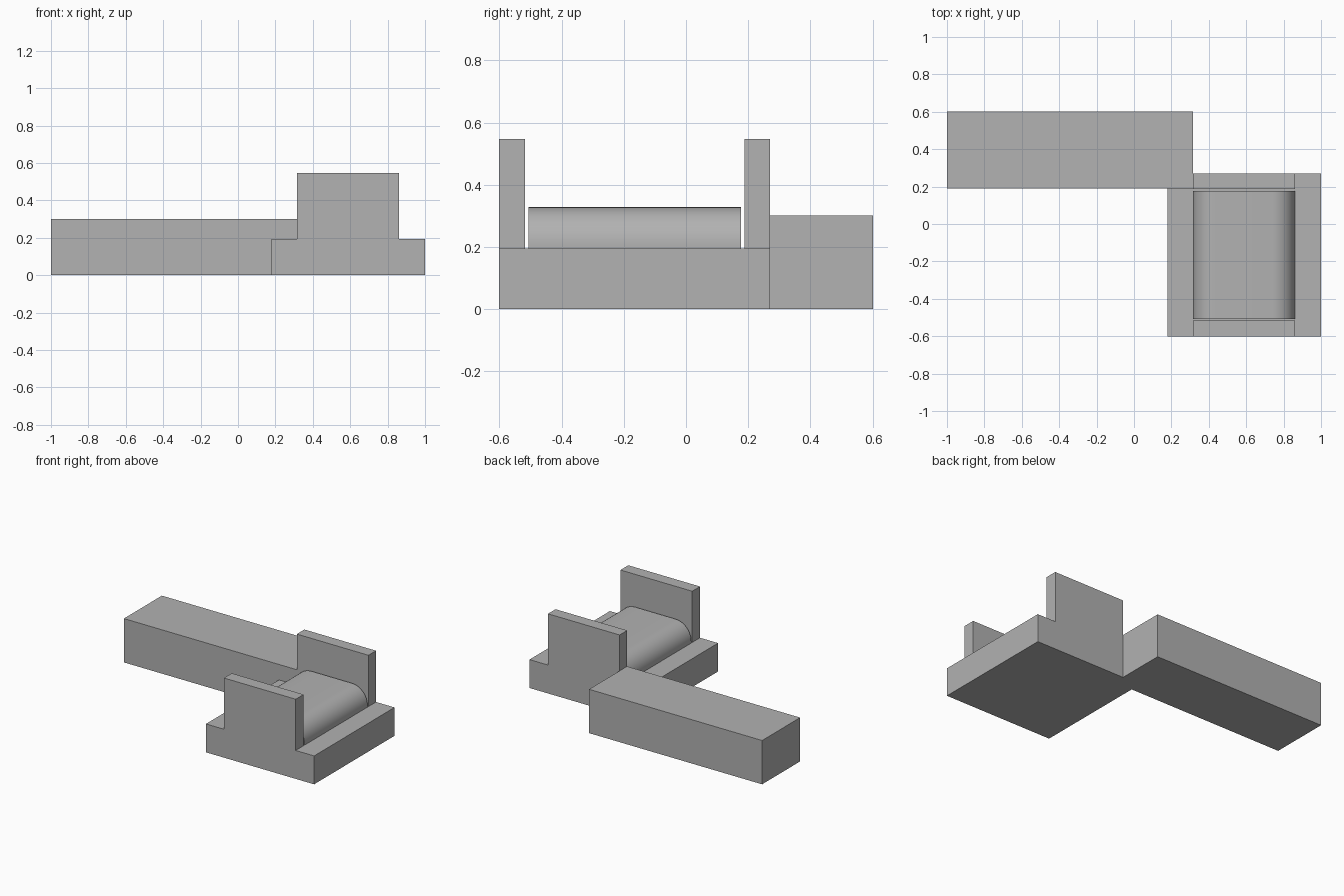
import bpy, bmesh, math
from mathutils import Vector

cube = bpy.data.objects.get("Cube")
if cube:
    bpy.data.objects.remove(cube, do_unlink=True)

grey = bpy.data.materials.new("plain grey")
grey.use_nodes = True
colour = (0.445, 0.445, 0.445, 1)
grey.diffuse_color = colour
grey.node_tree.nodes["Principled BSDF"].inputs["Base Color"].default_value = colour


def add_box(bm, low, high):
    """Axis-aligned box between two corners."""
    low, high = Vector(low), Vector(high)
    verts = bmesh.ops.create_cube(bm, size=1)["verts"]
    for v in verts:
        v.co = (low + high) / 2 + v.co * (high - low)


def finish(name, bm):
    bmesh.ops.recalc_face_normals(bm, faces=bm.faces)
    mesh = bpy.data.meshes.new(name)
    bm.to_mesh(mesh)
    bm.free()
    mesh.materials.append(grey)
    obj = bpy.data.objects.new(name, mesh)
    bpy.context.collection.objects.link(obj)
    return obj


left, right = 0.315, 0.86        # width shared by upright panels and cushion
front, back = -0.517, 0.188      # inner faces of the upright panels
deck = 0.195                     # top of the platform

# Platform with two upright panels raised from its front and back strips
bm = bmesh.new()
add_box(bm, (0.178, -0.602, 0), (1, 0.27, deck))
for axis, cuts in (((1, 0, 0), (left, right)), ((0, 1, 0), (front, back))):
    for cut in cuts:
        bmesh.ops.bisect_plane(bm, geom=bm.verts[:] + bm.edges[:] + bm.faces[:],
                               plane_co=Vector(axis) * cut, plane_no=axis)
strips = []
for face in bm.faces:
    c = face.calc_center_median()
    if c.z > deck - 0.001 and left < c.x < right and not front < c.y < back:
        strips.append(face)
raised = bmesh.ops.extrude_discrete_faces(bm, faces=strips)["faces"]
for face in raised:
    for v in face.verts:
        v.co.z = 0.547
finish("platform_with_panels", bm)

# Long low block running off to the side
bm = bmesh.new()
add_box(bm, (-1, 0.19, 0), (left, 0.602, 0.301))
finish("long_block", bm)

# Cushion with rounded upper side edges
bm = bmesh.new()
add_box(bm, (left, -0.507, deck), (right, 0.177, 0.328))
edges = [e for e in bm.edges
         if all(v.co.z > deck + 0.01 for v in e.verts)
         and abs(e.verts[0].co.x - e.verts[1].co.x) < 0.001]
bmesh.ops.bevel(bm, geom=edges, offset=0.12, segments=12, profile=0.5, affect='EDGES')
cushion = finish("cushion", bm)
bpy.ops.object.select_all(action='DESELECT')
cushion.select_set(True)
bpy.context.view_layer.objects.active = cushion
bpy.ops.object.shade_smooth_by_angle(angle=math.radians(35))
